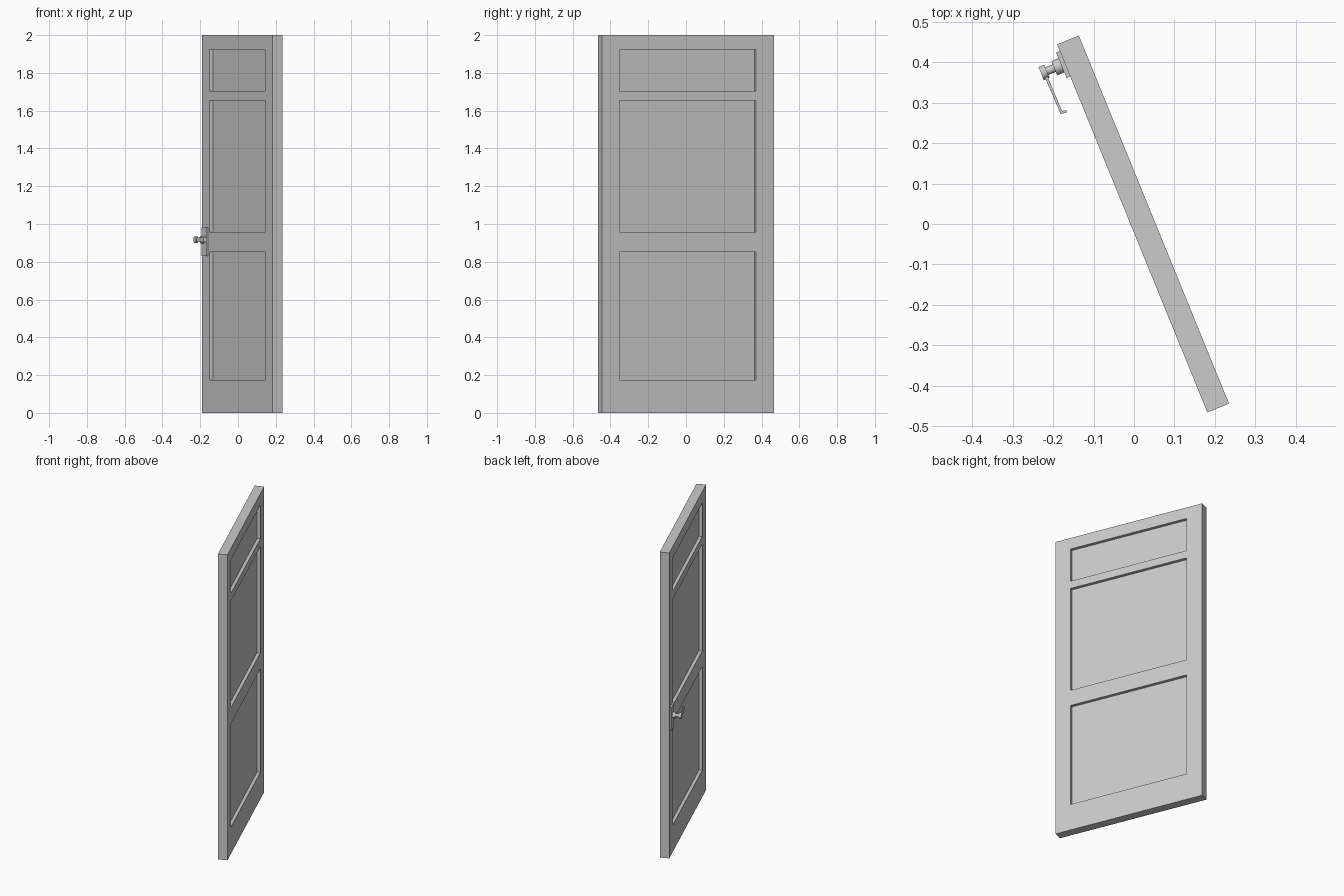
import bpy, bmesh, math
from mathutils import Matrix, Vector

if "Cube" in bpy.data.objects:
    bpy.data.objects.remove(bpy.data.objects["Cube"])

# local frame: x along door width, y along door thickness, z up
PLACE = Matrix.Translation((0.0225, 0, 0)) @ Matrix.Rotation(math.radians(-67.8), 4, 'Z')

grey = bpy.data.materials.new("plain_grey")
grey.diffuse_color = (0.6, 0.6, 0.6, 1)
grey.use_nodes = True
grey.node_tree.nodes["Principled BSDF"].inputs["Base Color"].default_value = grey.diffuse_color


def add_box(bm, lo, hi):
    lo, hi = Vector(lo), Vector(hi)
    m = Matrix.Translation((lo + hi) / 2) @ Matrix.Diagonal((*(hi - lo), 1))
    bmesh.ops.create_cube(bm, size=1, matrix=m)


def finish(bm, name):
    bmesh.ops.recalc_face_normals(bm, faces=bm.faces)
    me = bpy.data.meshes.new(name)
    bm.to_mesh(me)
    bm.free()
    me.materials.append(grey)
    ob = bpy.data.objects.new(name, me)
    ob.matrix_world = PLACE
    bpy.context.collection.objects.link(ob)
    return ob


def smooth(ob):
    bpy.ops.object.select_all(action='DESELECT')
    ob.select_set(True)
    bpy.context.view_layer.objects.active = ob
    bpy.ops.object.shade_smooth_by_angle(angle=math.radians(35))


def spindle(name, profile, u, z, n=32):
    """Turned part about the thickness axis; profile is (radius, y)."""
    bm = bmesh.new()
    vs = [bm.verts.new((u + r, y, z)) for r, y in profile]
    es = [bm.edges.new(p) for p in zip(vs, vs[1:])]
    bmesh.ops.spin(bm, geom=vs + es, cent=(u, 0, z), axis=(0, 1, 0),
                   angle=2 * math.pi, steps=n, use_duplicate=False)
    bmesh.ops.remove_doubles(bm, verts=bm.verts, dist=1e-5)
    ob = finish(bm, name)
    smooth(ob)
    return ob


# door leaf with three recessed panels on each face
T = 0.029
bm = bmesh.new()
add_box(bm, (-0.492, -T, 0), (0.492, T, 2))
door = finish(bm, "door_leaf")

bm = bmesh.new()
for z0, z1 in ((0.175, 0.853), (0.957, 1.655), (1.705, 1.925)):
    for s in (-1, 1):
        y0, y1 = sorted((s * (T - 0.02), s * (T + 0.02)))
        add_box(bm, (-0.388, y0, z0), (0.392, y1, z1))
cutter = finish(bm, "panel_cutter")
cutter.hide_render = True
mod = door.modifiers.new("panels", 'BOOLEAN')
mod.operation = 'DIFFERENCE'
mod.solver = 'EXACT'
mod.object = cutter
bpy.context.view_layer.update()
bpy.context.view_layer.objects.active = door
bpy.ops.object.modifier_apply(modifier=mod.name)
bpy.data.objects.remove(cutter)

# handle back plate
U, Z = -0.44, 0.917
bm = bmesh.new()
add_box(bm, (U - 0.034, -0.039, 0.83), (U + 0.034, -T, 0.982))
finish(bm, "handle_plate")

# rose, neck and knob end turned as one piece
spindle("handle_spindle", [(0, -0.038), (0.019, -0.038), (0.019, -0.058),
                           (0.010, -0.058), (0.010, -0.078), (0.0175, -0.078),
                           (0.0175, -0.093), (0, -0.093)], U, Z)

# lever with a hooked end
plan = [(U + 0.01, -0.088), (-0.329, -0.086), (-0.327, -0.070), (-0.333, -0.070),
        (-0.335, -0.080), (U + 0.01, -0.081)]
bm = bmesh.new()
f = bm.faces.new([bm.verts.new((u, y, Z - 0.012)) for u, y in plan])
r = bmesh.ops.extrude_face_region(bm, geom=[f])
bmesh.ops.translate(bm, vec=(0, 0, 0.024),
                    verts=[v for v in r["geom"] if isinstance(v, bmesh.types.BMVert)])
finish(bm, "handle_lever")
